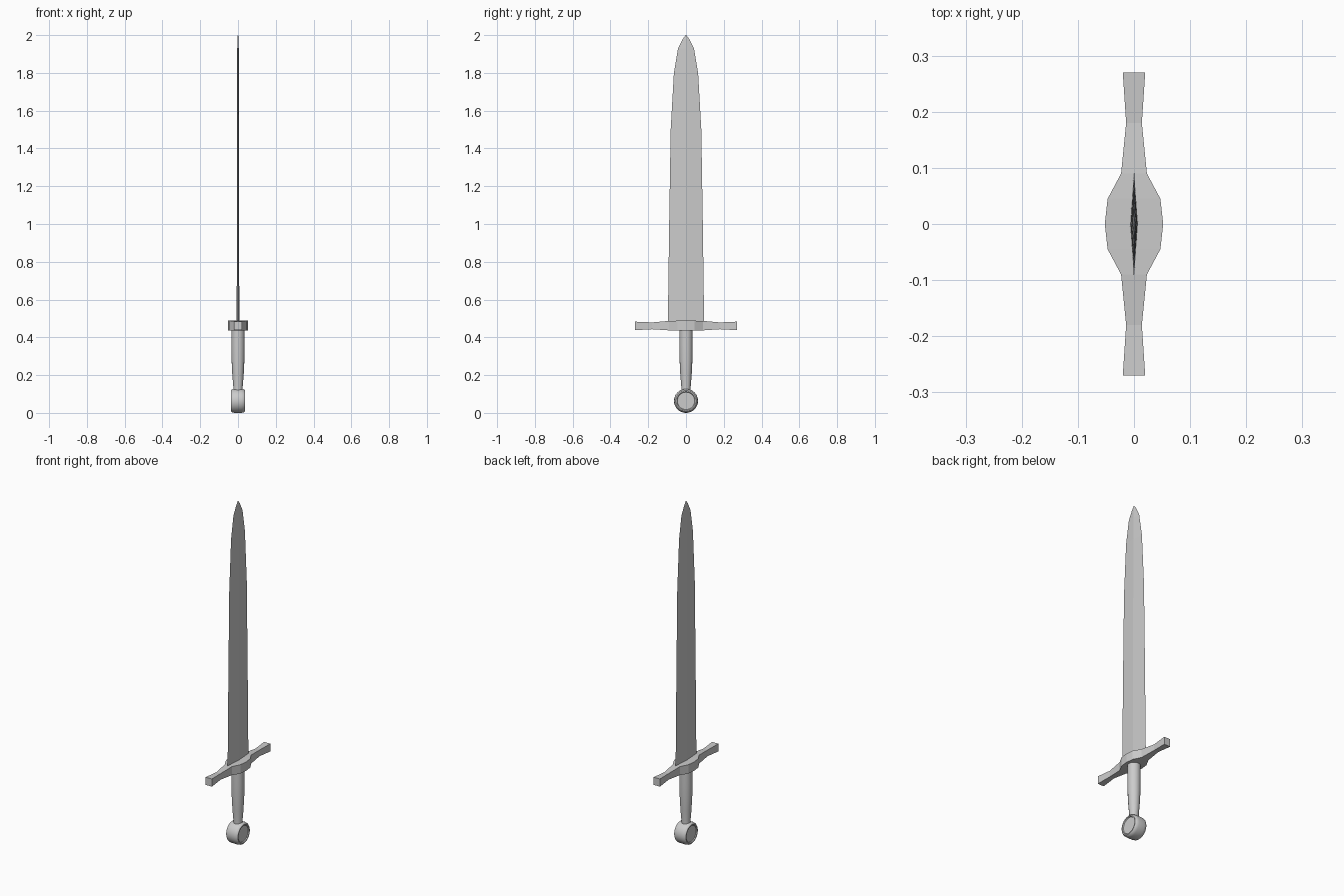
import bpy, bmesh, math

cube = bpy.data.objects.get("Cube")
if cube:
    bpy.data.objects.remove(cube)

steel = bpy.data.materials.new("grey steel")
steel.use_nodes = True
GREY = (0.6, 0.6, 0.6, 1)
steel.diffuse_color = GREY
steel.node_tree.nodes["Principled BSDF"].inputs["Base Color"].default_value = GREY


def skin(name, rings, smooth=None):
    """Bridge equal rings of points and cap both ends."""
    bm = bmesh.new()
    loops = [[bm.verts.new(p) for p in ring] for ring in rings]
    n = len(loops[0])
    for a, b in zip(loops, loops[1:]):
        for i in range(n):
            j = (i + 1) % n
            bm.faces.new((a[i], a[j], b[j], b[i]))
    bm.faces.new(loops[0])
    bm.faces.new(loops[-1])
    bmesh.ops.remove_doubles(bm, verts=bm.verts, dist=1e-5)
    bmesh.ops.recalc_face_normals(bm, faces=bm.faces)
    mesh = bpy.data.meshes.new(name)
    bm.to_mesh(mesh)
    bm.free()
    mesh.materials.append(steel)
    obj = bpy.data.objects.new(name, mesh)
    bpy.context.collection.objects.link(obj)
    if smooth:
        bpy.ops.object.select_all(action="DESELECT")
        obj.select_set(True)
        bpy.context.view_layer.objects.active = obj
        bpy.ops.object.shade_smooth_by_angle(angle=math.radians(smooth))
    return obj


def circle(radius, sides):
    return [(radius * math.cos(math.tau * i / sides),
             radius * math.sin(math.tau * i / sides)) for i in range(sides)]


# Blade: thin diamond section, (height, half width, half thickness)
blade = [(0.47, 0.096, 0.007), (1.0, 0.089, 0.006), (1.5, 0.081, 0.005),
         (1.8, 0.064, 0.005), (1.93, 0.042, 0.004), (1.98, 0.017, 0.003),
         (2.0, 0.002, 0.001)]
skin("blade", [[(t, 0, z), (0, w, z), (-t, 0, z), (0, -w, z)]
               for z, w, t in blade])

# Crossguard: mirrored stations, (y, half depth, bottom, top)
half = [(0.0, 0.052, 0.436, 0.488), (0.045, 0.047, 0.436, 0.488),
        (0.09, 0.023, 0.437, 0.487), (0.18, 0.014, 0.443, 0.479),
        (0.27, 0.02, 0.438, 0.483)]
guard = [(-y, d, b, t) for y, d, b, t in reversed(half[1:])] + half
skin("crossguard", [[(-d, y, b), (d, y, b), (d, y, t), (-d, y, t)]
                    for y, d, b, t in guard])

# Grip: turned about the vertical axis, (height, radius)
grip = [(0.11, 0.025), (0.14, 0.025), (0.2, 0.03), (0.28, 0.034),
        (0.36, 0.035), (0.445, 0.035)]
skin("grip", [[(x, y, z) for x, y in circle(r, 16)] for z, r in grip], 40)

# Pommel: disc turned about x with rounded rim and recessed faces
side = [(0.033, 0.046), (0.038, 0.049), (0.038, 0.055), (0.032, 0.061),
        (0.018, 0.0635)]
pommel = side + [(-x, r) for x, r in reversed(side)]
skin("pommel", [[(x, y, z + 0.0635) for y, z in circle(r, 32)]
                for x, r in pommel], 40)
